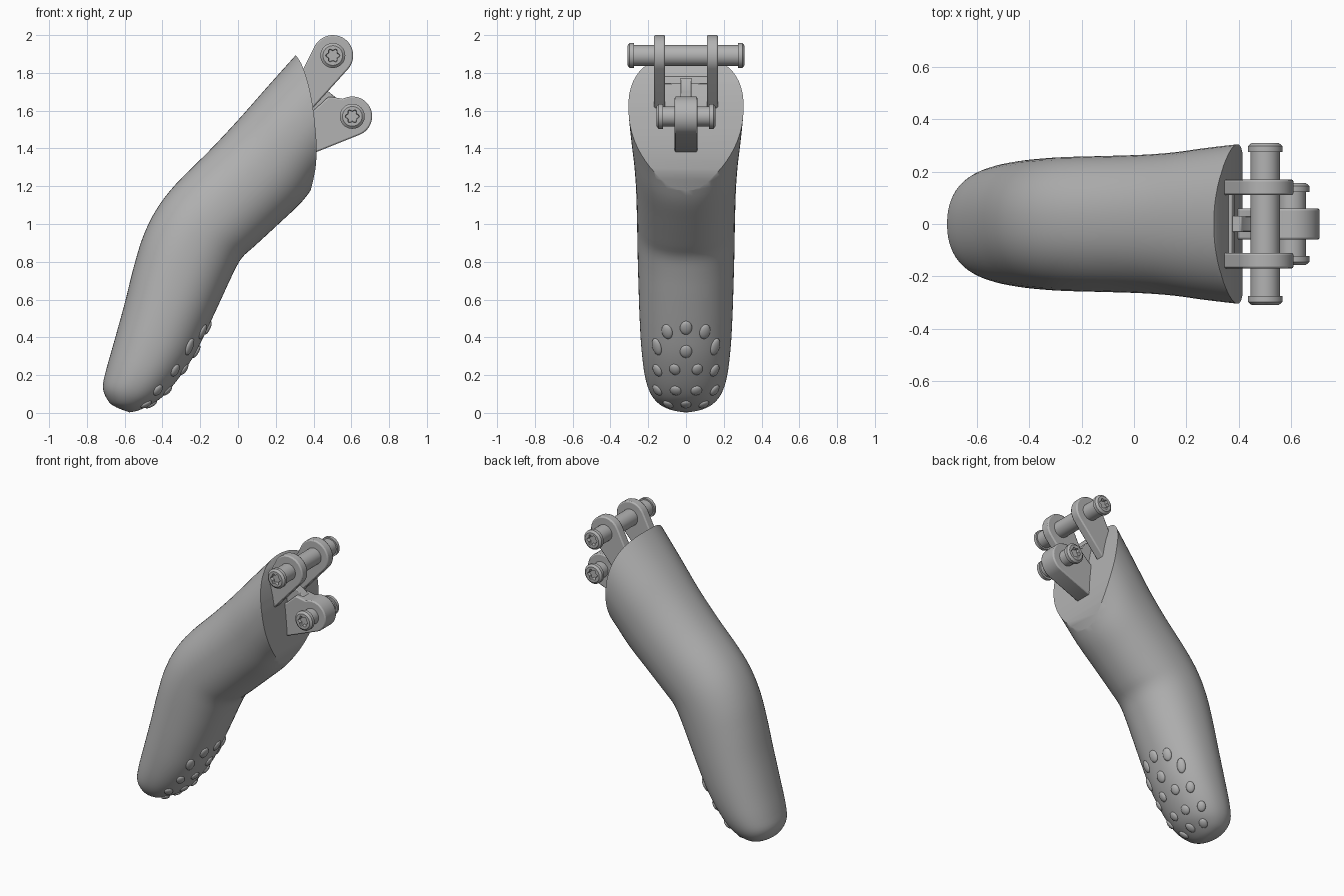
import bpy, bmesh
from math import sin, cos, pi, radians
from mathutils import Vector, Matrix
from mathutils.bvhtree import BVHTree

cube = bpy.data.objects.get("Cube")
if cube:
    bpy.data.objects.remove(cube, do_unlink=True)

grey = bpy.data.materials.new("plain_grey")
grey.use_nodes = True
grey.diffuse_color = (0.45, 0.45, 0.45, 1)
grey.node_tree.nodes["Principled BSDF"].inputs["Base Color"].default_value = grey.diffuse_color


def finish(name, bm, bevel=0, angle=35):
    bmesh.ops.recalc_face_normals(bm, faces=bm.faces[:])
    mesh = bpy.data.meshes.new(name)
    bm.to_mesh(mesh)
    bm.free()
    mesh.materials.append(grey)
    ob = bpy.data.objects.new(name, mesh)
    bpy.context.collection.objects.link(ob)
    bpy.ops.object.select_all(action="DESELECT")
    ob.select_set(True)
    bpy.context.view_layer.objects.active = ob
    bpy.ops.object.shade_smooth_by_angle(angle=radians(angle))
    if bevel:
        mod = ob.modifiers.new("soft_edges", "BEVEL")
        mod.width, mod.segments = bevel, 2
        mod.limit_method, mod.angle_limit = "ANGLE", radians(angle)
    return ob


def loft(bm, rings):
    """Skin a list of equal-length point rings and close both ends."""
    loops = [[bm.verts.new(p) for p in ring] for ring in rings]
    n = len(loops[0])
    for a, b in zip(loops, loops[1:]):
        for i in range(n):
            j = (i + 1) % n
            bm.faces.new((a[i], a[j], b[j], b[i]))
    bm.faces.new(loops[0])
    bm.faces.new(loops[-1])


def smooth_path(keys, steps):
    """Catmull-Rom interpolation through tuples."""
    keys = [Vector(k) for k in keys]
    out = []
    for i in range(len(keys) - 1):
        p0, p1 = keys[max(i - 1, 0)], keys[i]
        p2, p3 = keys[i + 1], keys[min(i + 2, len(keys) - 1)]
        for s in range(steps):
            t = s / steps
            out.append(p1 + (p2 - p0) * (t / 2)
                       + (2 * p0 - 5 * p1 + 4 * p2 - p3) * (t * t / 2)
                       + (3 * p1 - p0 - 3 * p2 + p3) * (t ** 3 / 2))
    return out + [keys[-1]]


# Finger body: stations of back x, back z, front x, front z, half width
stations = [
    (-.60, .012, -.575, .003, .03), (-.645, .03, -.53, .012, .09),
    (-.685, .06, -.47, .04, .145), (-.715, .13, -.40, .085, .19),
    (-.70, .22, -.32, .175, .218), (-.655, .38, -.235, .30, .236),
    (-.60, .58, -.165, .44, .246), (-.55, .78, -.09, .60, .252),
    (-.50, .94, -.03, .73, .256), (-.43, 1.08, .02, .82, .258),
    (-.33, 1.21, .09, .885, .26), (-.15, 1.39, .22, 1.005, .265),
    (0, 1.55, .34, 1.12, .275), (.15, 1.72, .43, 1.24, .292),
    (.32, 1.91, .56, 1.40, .31)]


def section(bx, bz, fx, fz, w, n=56):
    ring = []
    for i in range(n):
        a = 2 * pi * i / n
        c, s = cos(a), sin(a)
        c = abs(c) ** .92 * (1 if c > 0 else -1)
        s = abs(s) ** .92 * (1 if s > 0 else -1)
        ring.append(((bx + fx) / 2 + c * (fx - bx) / 2, s * w,
                     (bz + fz) / 2 + c * (fz - bz) / 2))
    return ring


bm = bmesh.new()
loft(bm, [section(*s) for s in smooth_path(stations, 4)])
bmesh.ops.recalc_face_normals(bm, faces=bm.faces[:])

# Rounded cut across the knuckle end
cut_line = smooth_path([(.30, 1.90), (.335, 1.85), (.37, 1.75), (.395, 1.63),
                        (.41, 1.5), (.416, 1.4), (.41, 1.29), (.385, 1.18)], 2)
for (x0, z0), (x1, z1) in zip(cut_line, cut_line[1:]):
    cut = bmesh.ops.bisect_plane(bm, geom=bm.verts[:] + bm.edges[:] + bm.faces[:],
                                 plane_co=(x0, 0, z0), plane_no=(z0 - z1, 0, x1 - x0),
                                 clear_outer=True)
    rim = [e for e in cut["geom_cut"] if isinstance(e, bmesh.types.BMEdge) and e.is_boundary]
    bmesh.ops.holes_fill(bm, edges=rim, sides=0)
surface = BVHTree.FromBMesh(bm)
finish("finger_body", bm, angle=40)

# Oval grip pads on the fingertip: side offset, height, half width, half length
pads = [(0, .45, .032, .04), (.10, .43, .03, .042), (.155, .35, .028, .048),
        (0, .325, .032, .038), (.06, .23, .029, .034), (.152, .225, .027, .036),
        (.055, .118, .03, .032), (.152, .12, .027, .034), (0, .045, .028, .036),
        (.095, .045, .027, .034)]
bm = bmesh.new()
for y, z, w, h in pads:
    for side in ((1, -1) if y else (1,)):
        hit, normal, _, _ = surface.ray_cast(Vector((2, y * side, z)), Vector((-1, 0, 0)))
        if hit is None:
            continue
        across = Vector((0, 0, 1)).cross(normal).normalized()
        along = normal.cross(across)
        frame = Matrix((across, along, normal)).transposed().to_4x4()
        bmesh.ops.create_uvsphere(
            bm, u_segments=20, v_segments=10, radius=1,
            matrix=Matrix.Translation(hit) @ frame @ Matrix.Diagonal((w, h, .014, 1)))
finish("grip_pads", bm, angle=60)


def plate(name, outline, y0, y1, bevel=.008):
    bm = bmesh.new()
    loft(bm, [[(x, y, z) for x, z in outline] for y in (y0, y1)])
    return finish(name, bm, bevel)


def arc(centre, r, start, end, n=24):
    return [(centre[0] + r * cos(radians(start + (end - start) * i / n)),
             centre[1] + r * sin(radians(start + (end - start) * i / n)))
            for i in range(n + 1)]


# Hinge arms
upper, lower = (.502, 1.892), (.605, 1.57)
fork = arc(upper, .108, 153, -41) + [(.37, 1.585), (.33, 1.60), (.29, 1.71)]
for name, side in (("left_fork_arm", 1), ("right_fork_arm", -1)):
    plate(name, fork, *sorted((side * .11, side * .17)))
plate("centre_arm", arc(lower, .105, 118, -68)
      + [(.40, 1.375), (.36, 1.38), (.36, 1.58), (.41, 1.61), (.48, 1.675)], -.06, .06)
plate("centre_web", [(.36, 1.77), (.41, 1.77), (.45, 1.715), (.48, 1.70), (.53, 1.66),
                     (.50, 1.55), (.36, 1.55)], -.03, .03, .004)
plate("fork_bridge", [(.33, 1.74), (.33, 1.78), (.375, 1.78), (.385, 1.74)], -.115, .115, .004)


# Pins with chamfered heads and a six-lobed socket at each end
def pin(name, centre, length, shaft, head, thick):
    def ring(y, r, lobe=0, n=48):
        return [(centre[0] + (r + lobe * cos(6 * a)) * cos(a), y,
                 centre[1] + (r + lobe * cos(6 * a)) * sin(a))
                for a in (2 * pi * i / n for i in range(n))]
    half = [(length - .02, .03, .005), (length, .033, .005), (length, head - .014, 0),
            (length - .012, head, 0), (length - thick, head, 0), (length - thick, shaft, 0)]
    bm = bmesh.new()
    loft(bm, [ring(-y, r, l) for y, r, l in half]
         + [ring(y, r, l) for y, r, l in reversed(half)])
    finish(name, bm, angle=30)


pin("upper_pin", upper, .31, .056, .066, .034)
pin("lower_pin", lower, .157, .053, .066, .034)
